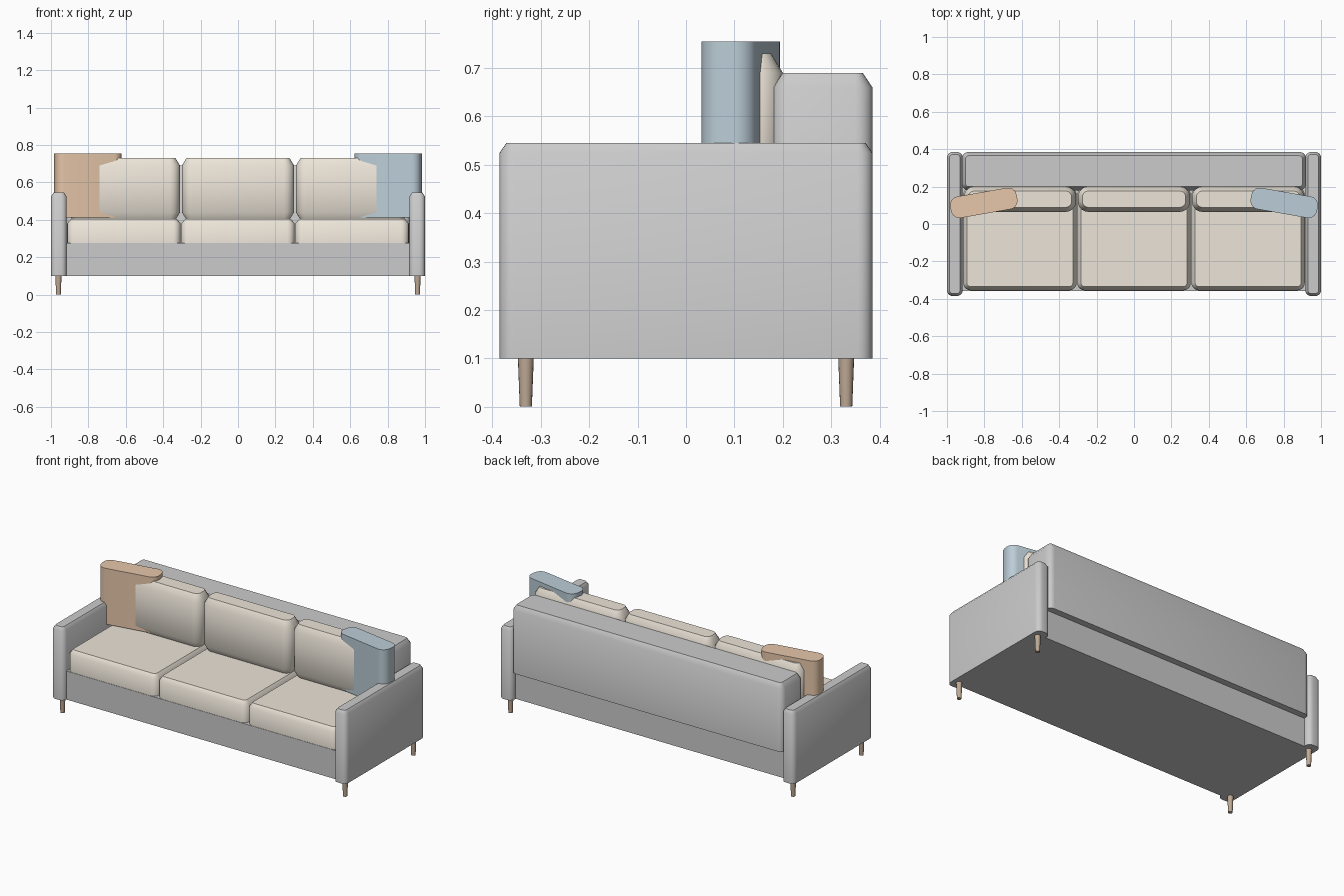
import bpy, bmesh, math

if "Cube" in bpy.data.objects:
    bpy.data.objects.remove(bpy.data.objects["Cube"])


def material(name, color):
    m = bpy.data.materials.new(name)
    m.diffuse_color = (*color, 1)
    m.use_nodes = True
    m.node_tree.nodes["Principled BSDF"].inputs["Base Color"].default_value = m.diffuse_color
    return m


beige = material("beige_fabric", (0.84, 0.78, 0.69))
orange = material("orange_fabric", (0.80, 0.57, 0.40))
blue = material("blue_fabric", (0.50, 0.61, 0.68))
wood = material("wood", (0.52, 0.40, 0.30))


def finish(ob, mat):
    if mat:
        ob.data.materials.append(mat)
    bpy.ops.object.select_all(action='DESELECT')
    ob.select_set(True)
    bpy.context.view_layer.objects.active = ob
    bpy.ops.object.shade_smooth_by_angle(angle=math.radians(40))
    return ob


def block(name, x, y, z, r, top=None, bottom=None, mat=None, turn=0, seg=5):
    """Block with rounded vertical edges; top/bottom = (inset, height) chamfer."""
    hx, hy = (x[1] - x[0]) / 2, (y[1] - y[0]) / 2
    levels = []
    if bottom:
        levels += [(bottom[0], z[0]), (0, z[0] + bottom[1])]
    else:
        levels += [(0, z[0])]
    if top:
        levels += [(0, z[1] - top[1]), (top[0], z[1])]
    else:
        levels += [(0, z[1])]
    bm = bmesh.new()
    rings = []
    for inset, h in levels:
        ring = []
        for q, (sx, sy) in enumerate([(1, 1), (-1, 1), (-1, -1), (1, -1)]):
            for i in range(seg + 1):
                a = math.pi / 2 * (q + i / seg)
                ring.append(bm.verts.new((sx * (hx - r) + (r - inset) * math.cos(a),
                                          sy * (hy - r) + (r - inset) * math.sin(a), h)))
        rings.append(ring)
    n = len(rings[0])
    for a, b in zip(rings, rings[1:]):
        for i in range(n):
            j = (i + 1) % n
            bm.faces.new((a[i], a[j], b[j], b[i]))
    bm.faces.new(rings[0][::-1])
    bm.faces.new(rings[-1])
    me = bpy.data.meshes.new(name)
    bm.to_mesh(me)
    bm.free()
    ob = bpy.data.objects.new(name, me)
    ob.location = ((x[0] + x[1]) / 2, (y[0] + y[1]) / 2, 0)
    ob.rotation_euler.z = math.radians(turn)
    bpy.context.collection.objects.link(ob)
    return finish(ob, mat)


# Base frame
bpy.ops.mesh.primitive_cube_add(size=1, location=(0, -0.006, 0.1875))
base = bpy.context.object
base.name = "base"
base.scale = (1.84, 0.702, 0.175)

# Backrest
block("backrest", (-0.92, 0.92), (0.18, 0.385), (0.275, 0.69), 0.035, top=(0.02, 0.03))

# Seat and back cushions
for i, part in enumerate(("left", "middle", "right")):
    cx = (i - 1) * 0.61
    block(part + "_seat_cushion", (cx - 0.303, cx + 0.303), (-0.355, 0.195), (0.27, 0.405),
          0.04, top=(0.02, 0.025), mat=beige)
    block(part + "_back_cushion", (cx - 0.3, cx + 0.3), (0.065, 0.2), (0.4, 0.73),
          0.055, top=(0.024, 0.04), bottom=(0.024, 0.04), mat=beige)

# Arms, throw pillows and legs on both sides
for s, side, mat in ((-1, "left", orange), (1, "right", blue)):
    block(side + "_arm", (s * 0.958 - 0.042, s * 0.958 + 0.042), (-0.385, 0.385),
          (0.1, 0.545), 0.03, top=(0.014, 0.02))
    block(side + "_throw_pillow", (s * 0.803 - 0.18, s * 0.803 + 0.18), (0.055, 0.171),
          (0.412, 0.755), 0.045, mat=mat, turn=-10 * s)
    for e, end in ((-1, "front"), (1, "back")):
        bpy.ops.mesh.primitive_cone_add(vertices=16, radius1=0.0125, radius2=0.0165, depth=0.102,
                                        location=(s * 0.96, e * 0.331, 0.051))
        leg = bpy.context.object
        leg.name = f"{end}_{side}_leg"
        finish(leg, wood)
